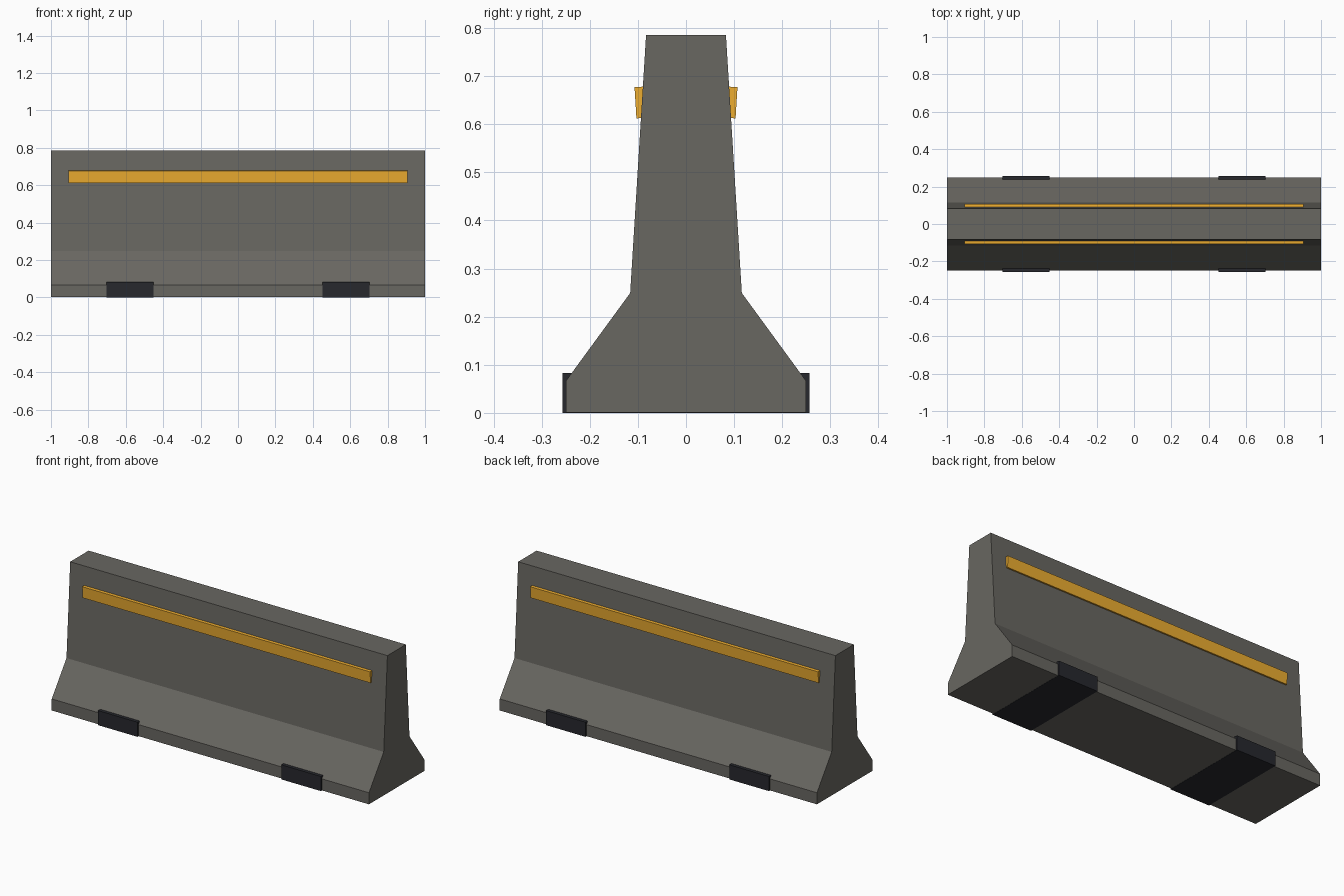
import bpy, bmesh, math

if "Cube" in bpy.data.objects:
    bpy.data.objects.remove(bpy.data.objects["Cube"])


def material(name, rgb):
    m = bpy.data.materials.new(name)
    m.diffuse_color = (*rgb, 1)
    m.use_nodes = True
    m.node_tree.nodes["Principled BSDF"].inputs["Base Color"].default_value = m.diffuse_color
    return m


def finish(name, bm, mat):
    bmesh.ops.recalc_face_normals(bm, faces=bm.faces)
    mesh = bpy.data.meshes.new(name)
    bm.to_mesh(mesh)
    bm.free()
    mesh.materials.append(mat)
    obj = bpy.data.objects.new(name, mesh)
    bpy.context.collection.objects.link(obj)
    return obj


def box(name, size, loc, mat, tilt=0):
    bm = bmesh.new()
    bmesh.ops.create_cube(bm, size=1)
    bmesh.ops.scale(bm, vec=size, verts=bm.verts)
    obj = finish(name, bm, mat)
    obj.location = loc
    obj.rotation_euler.x = tilt
    return obj


concrete = material("concrete", (0.14, 0.135, 0.12))
amber = material("amber", (0.85, 0.42, 0.03))
rubber = material("rubber", (0.02, 0.021, 0.027))

# Concrete body: mirrored half profile extruded along x
half = [(0.249, 0.001), (0.249, 0.067), (0.116, 0.249), (0.083, 0.785)]
profile = half + [(-y, z) for y, z in reversed(half)]
bm = bmesh.new()
face = bm.faces.new([bm.verts.new((-1, y, z)) for y, z in profile])
ext = bmesh.ops.extrude_face_region(bm, geom=[face], use_keep_orig=True)
bmesh.ops.translate(bm, vec=(2, 0, 0),
                    verts=[v for v in ext["geom"] if isinstance(v, bmesh.types.BMVert)])
finish("barrier_body", bm, concrete)

# Reflective strips, leaning slightly outward on both faces
for side, label in ((-1, "front"), (1, "back")):
    box(f"{label}_reflective_strip", (1.815, 0.02, 0.065),
        (0, side * 0.095, 0.645), amber, -side * math.radians(3.5))

# Rubber feet running through the full depth of the base
for side, label in ((-1, "left"), (1, "right")):
    box(f"{label}_foot", (0.25, 0.514, 0.083), (side * 0.578, 0, 0.0415), rubber)
